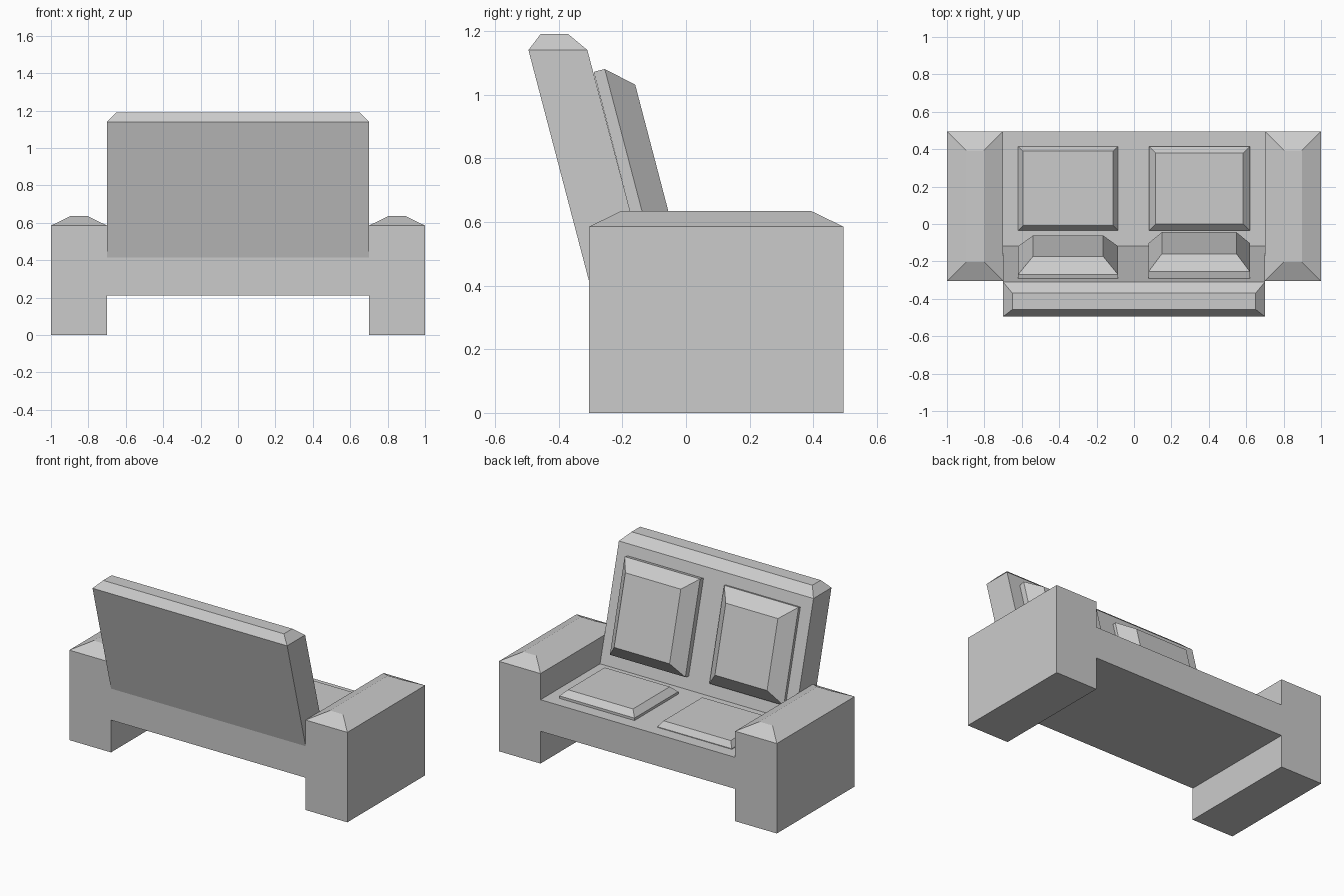
import bpy, bmesh
from mathutils import Vector

if "Cube" in bpy.data.objects:
    bpy.data.objects.remove(bpy.data.objects["Cube"])


def stack(name, rings):
    """Closed solid lofted through four-cornered rings."""
    bm = bmesh.new()
    loops = [[bm.verts.new(p) for p in ring] for ring in rings]
    bm.faces.new(loops[0])
    bm.faces.new(loops[-1])
    for a, b in zip(loops, loops[1:]):
        for i in range(4):
            j = (i + 1) % 4
            bm.faces.new((a[i], a[j], b[j], b[i]))
    bmesh.ops.recalc_face_normals(bm, faces=bm.faces)
    mesh = bpy.data.meshes.new(name)
    bm.to_mesh(mesh)
    bm.free()
    ob = bpy.data.objects.new(name, mesh)
    bpy.context.collection.objects.link(ob)
    return ob


def rect(x0, x1, y0, y1, z, inset=0.0):
    x0, x1, y0, y1 = x0 + inset, x1 - inset, y0 + inset, y1 - inset
    return [(x0, y0, z), (x1, y0, z), (x1, y1, z), (x0, y1, z)]


BACK, FRONT, SEAT = -0.305, 0.495, 0.415

# Seat base between the arms
stack("seat", [rect(-0.7, 0.7, BACK, FRONT, z) for z in (0.21, SEAT)])

# Arms reaching the floor, with chamfered tops
for side, x in (("left", -1.0), ("right", 0.7)):
    stack(side + "_arm", [rect(x, x + 0.3, BACK, FRONT, 0),
                          rect(x, x + 0.3, BACK, FRONT, 0.585),
                          rect(x, x + 0.3, BACK, FRONT, 0.635, 0.103)])

# Leaning backrest with a chamfered top
stack("backrest", [rect(-0.7, 0.7, BACK, -0.117, SEAT),
                   rect(-0.7, 0.7, -0.495, -0.31, 1.14),
                   rect(-0.7, 0.7, -0.507, -0.32, 1.19, 0.05)])

# Seat cushions: x range, rim height, chamfer inset
for side, x0, x1, rim, inset in (("left", -0.62, -0.085, 0.004, 0.026),
                                 ("right", 0.08, 0.62, 0.016, 0.036)):
    stack(side + "_seat_cushion",
          [rect(x0, x1, -0.035, 0.415, SEAT),
           rect(x0, x1, -0.035, 0.415, SEAT + rim),
           rect(x0, x1, -0.035, 0.415, SEAT + rim + 0.036, inset)])

# Back cushions, lying on the leaning front of the backrest
up = Vector((0, -0.19, 0.725)).normalized()
out = Vector((0, up.z, -up.y))
origin = Vector((0, -0.138, 0.491))
for side, x0, x1, rim, inset in (("left", -0.62, -0.085, 0.02, 0.08),
                                 ("right", 0.077, 0.62, 0.036, 0.072)):
    flat = [rect(x0, x1, 0, 0.6, 0),
            rect(x0, x1, 0, 0.6, rim),
            rect(x0, x1, 0, 0.6, rim + 0.08, inset)]
    stack(side + "_back_cushion",
          [[origin + Vector((x, 0, 0)) + up * h + out * d for x, h, d in ring]
           for ring in flat])
